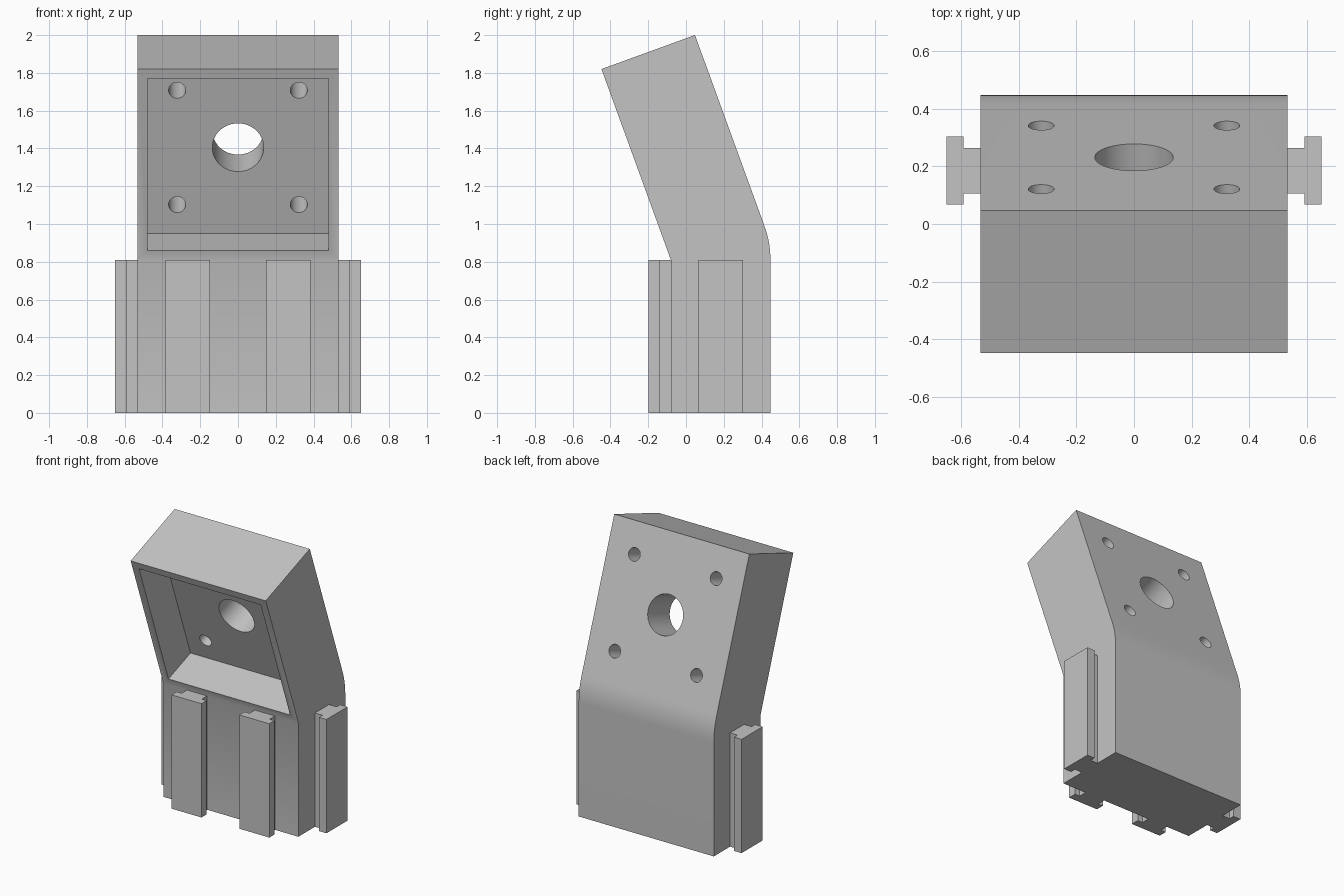
import bpy, bmesh, math
from mathutils import Matrix, Vector

cube = bpy.data.objects.get("Cube")
if cube:
    bpy.data.objects.remove(cube, do_unlink=True)

HALF_W, BASE_H = 0.532, 0.81
THICK, LENGTH, MARGIN = 0.527, 1.075, 0.053
TILT = math.radians(20)
# Local frame of the tilted plate: y goes through its thickness, z runs up it
FRAME = Matrix.Translation((0, -0.08, BASE_H)) @ Matrix.Rotation(TILT, 4, 'X')

grey = bpy.data.materials.new("light_grey")
grey.use_nodes = True
colour = (0.55, 0.55, 0.55, 1)
grey.diffuse_color = colour
grey.node_tree.nodes["Principled BSDF"].inputs["Base Color"].default_value = colour


def prism(name, points, offset):
    """Extrude a closed polygon of 3D points along an offset."""
    bm = bmesh.new()
    face = bm.faces.new([bm.verts.new(p) for p in points])
    extruded = bmesh.ops.extrude_face_region(bm, geom=[face])["geom"]
    moved = [v for v in extruded if isinstance(v, bmesh.types.BMVert)]
    bmesh.ops.translate(bm, verts=moved, vec=offset)
    bmesh.ops.recalc_face_normals(bm, faces=bm.faces)
    return add_object(name, bm)


def add_object(name, bm):
    mesh = bpy.data.meshes.new(name)
    bm.to_mesh(mesh)
    bm.free()
    mesh.materials.append(grey)
    obj = bpy.data.objects.new(name, mesh)
    bpy.context.collection.objects.link(obj)
    return obj


def cut(target, cutter):
    cutter.hide_render = True
    mod = target.modifiers.new("cut", 'BOOLEAN')
    mod.operation, mod.solver, mod.object = 'DIFFERENCE', 'EXACT', cutter
    bpy.context.view_layer.objects.active = target
    bpy.ops.object.modifier_apply(modifier=mod.name)
    bpy.data.objects.remove(cutter, do_unlink=True)


# Body: upright base, rounded bend at the back, tilted plate
profile = [Vector((0, -0.08, 0)), Vector((0, -0.08 + THICK, 0))]
for i in range(9):
    turn = Matrix.Rotation(TILT * i / 8, 4, 'X')
    profile.append(FRAME.translation + turn @ Vector((0, THICK, 0)))
profile += [FRAME @ Vector(p) for p in ((0, THICK, LENGTH), (0, 0, LENGTH), (0, 0, 0))]
left = Vector((-HALF_W, 0, 0))
body = prism("bracket_body", [p + left for p in profile], (2 * HALF_W, 0, 0))

# Square pocket in the front of the plate
low, high, side = MARGIN, LENGTH - MARGIN, HALF_W - MARGIN
corners = [(-side, -0.1, low), (side, -0.1, low), (side, -0.1, high), (-side, -0.1, high)]
depth = FRAME.to_3x3() @ Vector((0, 0.1 + THICK / 2, 0))
cut(body, prism("pocket_cutter", [FRAME @ Vector(p) for p in corners], depth))


# Centre bore and four bolt holes
def drill(x, z, radius):
    bm = bmesh.new()
    place = FRAME @ Matrix.Translation((x, 0.45, z)) @ Matrix.Rotation(math.pi / 2, 4, 'X')
    bmesh.ops.create_cone(bm, cap_ends=True, segments=48, radius1=radius,
                          radius2=radius, depth=0.6, matrix=place)
    cut(body, add_object("hole_cutter", bm))


middle = LENGTH / 2
drill(0, middle, 0.136)
for sx in (-1, 1):
    for sz in (-1, 1):
        drill(sx * 0.322, middle + sz * 0.322, 0.045)

bpy.ops.object.select_all(action='DESELECT')
body.select_set(True)
bpy.context.view_layer.objects.active = body
bpy.ops.object.shade_smooth_by_angle(angle=math.radians(25))

# T-shaped rails: two on the front, one on each side
half_t = [(0.079, 0), (0.079, 0.059), (0.118, 0.059), (0.118, 0.118)]
tee = half_t + [(-a, b) for a, b in reversed(half_t)]


def rail(name, x, y, angle):
    place = Matrix.Translation((x, y, 0)) @ Matrix.Rotation(angle, 4, 'Z')
    prism(name, [place @ Vector((a, b, 0)) for a, b in tee], (0, 0, BASE_H))


for sign, label in ((1, "left"), (-1, "right")):
    rail("front_rail_" + label, sign * 0.267, -0.08, math.pi)
    rail("side_rail_" + label, sign * HALF_W, 0.185, -sign * math.pi / 2)
